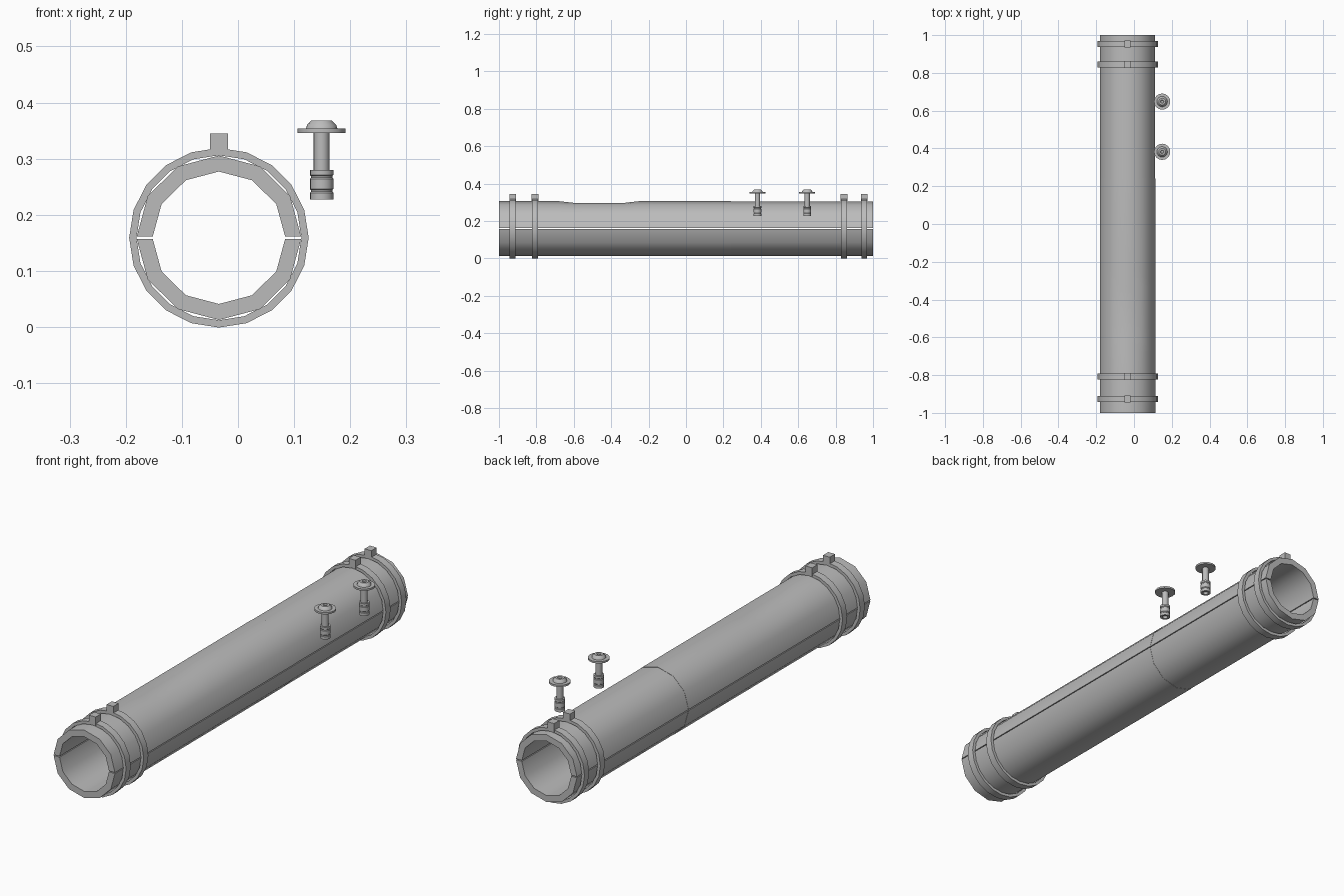
import bpy, bmesh, math
from mathutils import Matrix, Vector

if "Cube" in bpy.data.objects:
    bpy.data.objects.remove(bpy.data.objects["Cube"], do_unlink=True)

CX, CZ = -0.034, 0.159          # tube axis
R_OUT, R_IN = 0.1465, 0.118

grey = bpy.data.materials.new("plain grey")
grey.use_nodes = True
GREY = (0.5, 0.5, 0.5, 1)
grey.diffuse_color = GREY
grey.node_tree.nodes["Principled BSDF"].inputs["Base Color"].default_value = GREY


def finish(name, bm, angle=35):
    bmesh.ops.recalc_face_normals(bm, faces=bm.faces)
    me = bpy.data.meshes.new(name)
    bm.to_mesh(me)
    bm.free()
    me.materials.append(grey)
    ob = bpy.data.objects.new(name, me)
    bpy.context.collection.objects.link(ob)
    bpy.ops.object.select_all(action='DESELECT')
    ob.select_set(True)
    bpy.context.view_layer.objects.active = ob
    bpy.ops.object.shade_smooth_by_angle(angle=math.radians(angle))
    return ob


def sweep(name, sections, closed_ends):
    """Join equal-length closed loops of points into a skin."""
    bm = bmesh.new()
    loops = [[bm.verts.new(p) for p in s] for s in sections]
    n = len(loops[0])
    pairs = list(zip(loops, loops[1:]))
    if not closed_ends:
        pairs.append((loops[-1], loops[0]))
    for a, b in pairs:
        for i in range(n):
            j = (i + 1) % n
            bm.faces.new((a[i], a[j], b[j], b[i]))
    if closed_ends:
        bm.faces.new(loops[0])
        bm.faces.new(loops[-1])
    return finish(name, bm)


def half_section(y, side, r_out, dent):
    """Half-ring cross-section, with an optional dent at its crown."""
    pts = []
    for r, steps in ((r_out, range(7)), (R_IN, range(6, -1, -1))):
        for k in steps:
            a = math.pi * k / 6
            drop = dent if (k == 3 and r == r_out) else 0
            pts.append((CX + r * math.cos(a), y,
                        CZ + side * (0.002 + (r - 0.002) * math.sin(a) - drop)))
    return pts


# Split tube: upper and lower shells, each with a front and a rear length
SEAM = 0.24
for side, label in ((1, "upper"), (-1, "lower")):
    ys = [(-1, 0), (-0.68, 0), (-0.6, 0.009), (-0.33, 0.009), (-0.25, 0), (SEAM, 0)]
    sweep(label + "_front_shell",
          [half_section(y, side, R_OUT, d if side > 0 else 0) for y, d in ys], True)
    sweep(label + "_rear_shell",
          [half_section(y, side, R_OUT - 0.001, 0) for y in (SEAM, 1)], True)


# Clamp bands with a lug on top
def band(name, y):
    w, n = 0.016, 20
    secs = []
    for k in range(n):
        a = 2 * math.pi * k / n
        secs.append([(CX + r * math.cos(a), y + s * w, CZ + r * math.sin(a))
                     for r, s in ((0.147, -1), (0.16, -1), (0.16, 1), (0.147, 1))])
    sweep(name + "_band", secs, False)
    bm = bmesh.new()
    bmesh.ops.create_cube(bm, size=1, matrix=Matrix.Translation((CX, y, 0.326))
                          @ Matrix.Diagonal((0.032, 0.036, 0.038, 1)))
    finish(name + "_lug", bm)


for name, y in (("front_outer", -0.927), ("front_inner", -0.807),
                ("rear_inner", 0.845), ("rear_outer", 0.953)):
    band(name, y)


# Loose flanged pins beside the tube, with a grooved hollow foot
PIN = [(0, 0.245), (0.011, 0.245), (0.011, 0.227), (0.021, 0.227),
       (0.021, 0.239), (0.019, 0.241), (0.019, 0.244), (0.021, 0.246),
       (0.021, 0.264), (0.019, 0.266), (0.019, 0.269), (0.021, 0.271),
       (0.021, 0.28), (0.014, 0.28), (0.014, 0.346), (0.043, 0.346),
       (0.043, 0.354), (0.028, 0.354), (0.026, 0.36), (0.018, 0.368),
       (0.009, 0.368), (0.007, 0.363), (0, 0.363)]
for name, y in (("front_pin", 0.382), ("rear_pin", 0.648)):
    bm = bmesh.new()
    vs = [bm.verts.new((0.149 + r, y, z)) for r, z in PIN]
    es = [bm.edges.new(p) for p in zip(vs, vs[1:])]
    bmesh.ops.spin(bm, geom=vs + es, cent=Vector((0.149, y, 0)), axis=(0, 0, 1),
                   angle=2 * math.pi, steps=16)
    bmesh.ops.remove_doubles(bm, verts=bm.verts, dist=0.0003)
    finish(name, bm)
